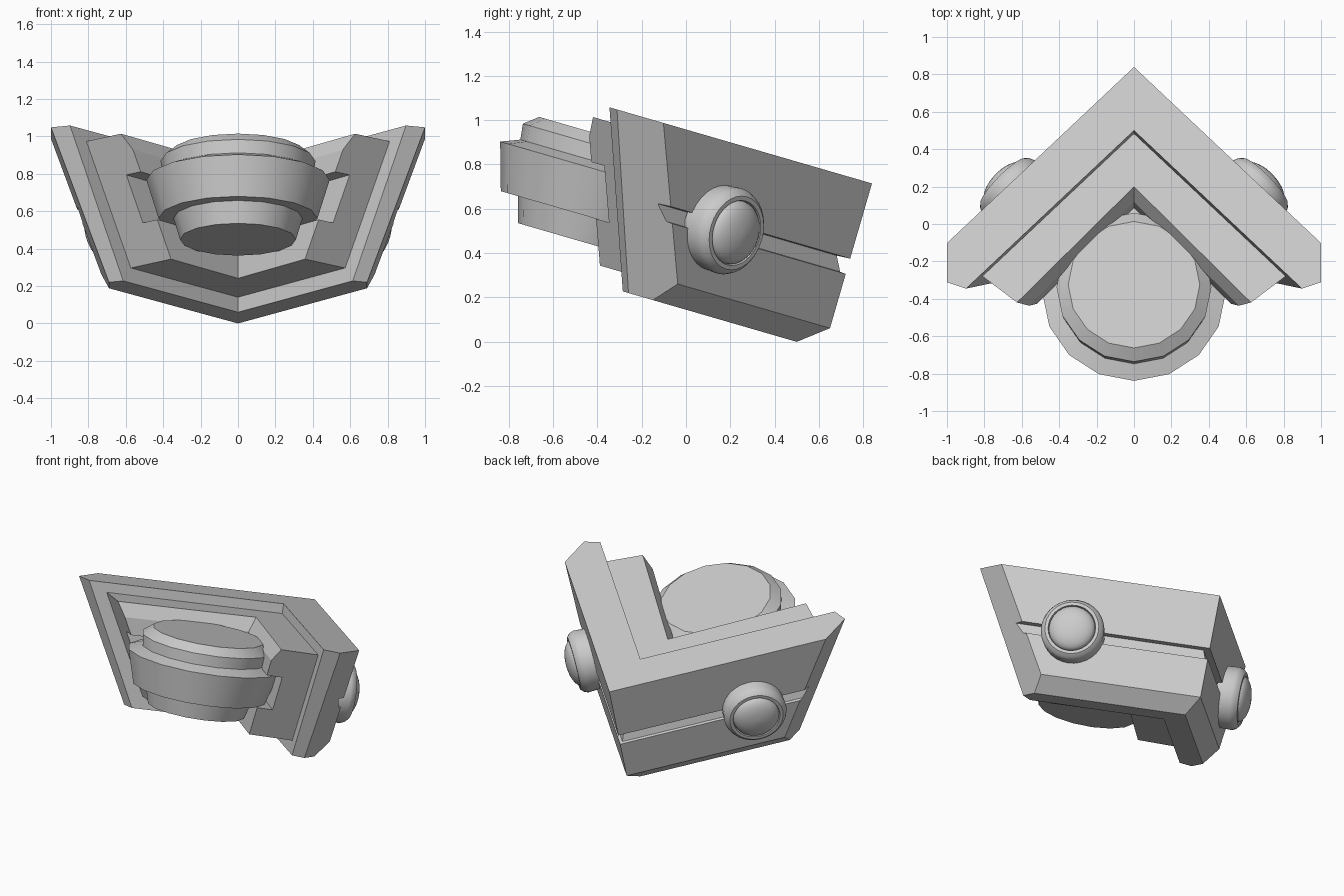
import bpy, bmesh, math
from mathutils import Matrix, Vector

cube = bpy.data.objects.get("Cube")
if cube:
    bpy.data.objects.remove(cube, do_unlink=True)

TILT = math.atan(0.29)

grey = bpy.data.materials.new("plain grey")
grey.use_nodes = True
grey.diffuse_color = (0.6, 0.6, 0.6, 1)
grey.node_tree.nodes["Principled BSDF"].inputs["Base Color"].default_value = (0.6, 0.6, 0.6, 1)


def finish(bm, name, mirror=False, smooth=False):
    """Turn a bmesh into a tilted object, optionally mirrored left to right."""
    bmesh.ops.recalc_face_normals(bm, faces=bm.faces[:])
    mesh = bpy.data.meshes.new(name)
    bm.to_mesh(mesh)
    bm.free()
    mesh.materials.append(grey)
    obj = bpy.data.objects.new(name, mesh)
    bpy.context.collection.objects.link(obj)
    obj.rotation_euler.x = -TILT
    if smooth:
        bpy.ops.object.select_all(action='DESELECT')
        obj.select_set(True)
        bpy.context.view_layer.objects.active = obj
        bpy.ops.object.shade_smooth_by_angle(angle=math.radians(30))
    if mirror:
        mod = obj.modifiers.new("mirror", 'MIRROR')
        mod.use_clip = True
    return obj


def wing(name, profile, slope, cuts):
    """Sweep a (depth, height) profile along the swept-forward wing, then trim its end."""
    bm = bmesh.new()
    length = 1.5
    inner = [bm.verts.new((0, u, w)) for u, w in profile]
    outer = [bm.verts.new((length, u - slope * length, w)) for u, w in profile]
    n = len(profile)
    for i in range(n):
        j = (i + 1) % n
        bm.faces.new((inner[i], inner[j], outer[j], outer[i]))
    inside = Vector((0, 0.2, 0.5))
    for cut in cuts:
        a, b, c = map(Vector, cut)
        normal = (b - a).cross(c - a).normalized()
        if normal.dot(inside - a) > 0:
            normal.negate()
        res = bmesh.ops.bisect_plane(bm, geom=bm.verts[:] + bm.edges[:] + bm.faces[:],
                                     plane_co=a, plane_no=normal, clear_outer=True)
        rim = [e for e in res["geom_cut"] if isinstance(e, bmesh.types.BMEdge)]
        bmesh.ops.contextual_create(bm, geom=rim)
    return finish(bm, name, mirror=True)


def lathe(name, profile, sides, matrix, mirror=False):
    """Revolve a (radius, height) profile and cap both ends."""
    bm = bmesh.new()
    rings = []
    for r, h in profile:
        angles = [2 * math.pi * k / sides for k in range(sides)]
        rings.append([bm.verts.new((r * math.cos(a), r * math.sin(a), h)) for a in angles])
    for low, high in zip(rings, rings[1:]):
        for k in range(sides):
            m = (k + 1) % sides
            bm.faces.new((low[k], low[m], high[m], high[k]))
    bm.faces.new(rings[0])
    bm.faces.new(rings[-1])
    bm.transform(matrix)
    return finish(bm, name, mirror, smooth=True)


# Outer V-shaped shell with a groove along its outside
wing("outer_shell",
     [(0.607, 0.92), (0.607, 0.567), (0.545, 0.563), (0.58, 0.497), (0.607, 0.495),
      (0.607, 0.24), (0.48, 0.139), (0.264, 0.139), (0.254, 0.92)],
     0.98,
     [[(1, -0.371, 0.92), (1, -0.591, 0.92), (0.69, -0.29, 0.139)],
      [(1, -0.591, 0.92), (0.9, -0.626, 0.92), (0.62, -0.335, 0.139)]])

# Inner V-shaped layer with a slot that holds the drum
wing("inner_layer",
     [(0.31, 0.857), (-0.041, 0.857), (-0.1, 0.77), (-0.1, 0.66), (0.04, 0.66),
      (0.04, 0.42), (-0.1, 0.42), (-0.1, 0.222), (0.31, 0.222)],
     1.03,
     [[(0.81, -0.54, 0.857), (0.62, -0.69, 0.857), (0.35, -0.475, 0.222)]])

# Stepped drum in the mouth of the V
lathe("drum",
      [(0.31, 0.303), (0.345, 0.42), (0.425, 0.42), (0.49, 0.634),
       (0.405, 0.668), (0.414, 0.74), (0.352, 0.79)],
      16, Matrix.Translation((0, -0.567, 0)))

# Round side bosses: a chamfered rim with a domed centre
aim = Vector((0.98, 1, 0)).to_track_quat('Z', 'Y').to_matrix().to_4x4()
boss = Matrix.Translation((0.62, 0, 0.535)) @ aim
dome = [(0.146 * math.cos(t), 0.1 + 0.065 * math.sin(t))
        for t in (math.radians(12 * k) for k in range(8))]
lathe("side_boss",
      [(0.195, -0.03), (0.2, 0.07), (0.19, 0.095), (0.17, 0.115), (0.15, 0.115)]
      + dome + [(0.01, 0.165)],
      32, boss, mirror=True)
